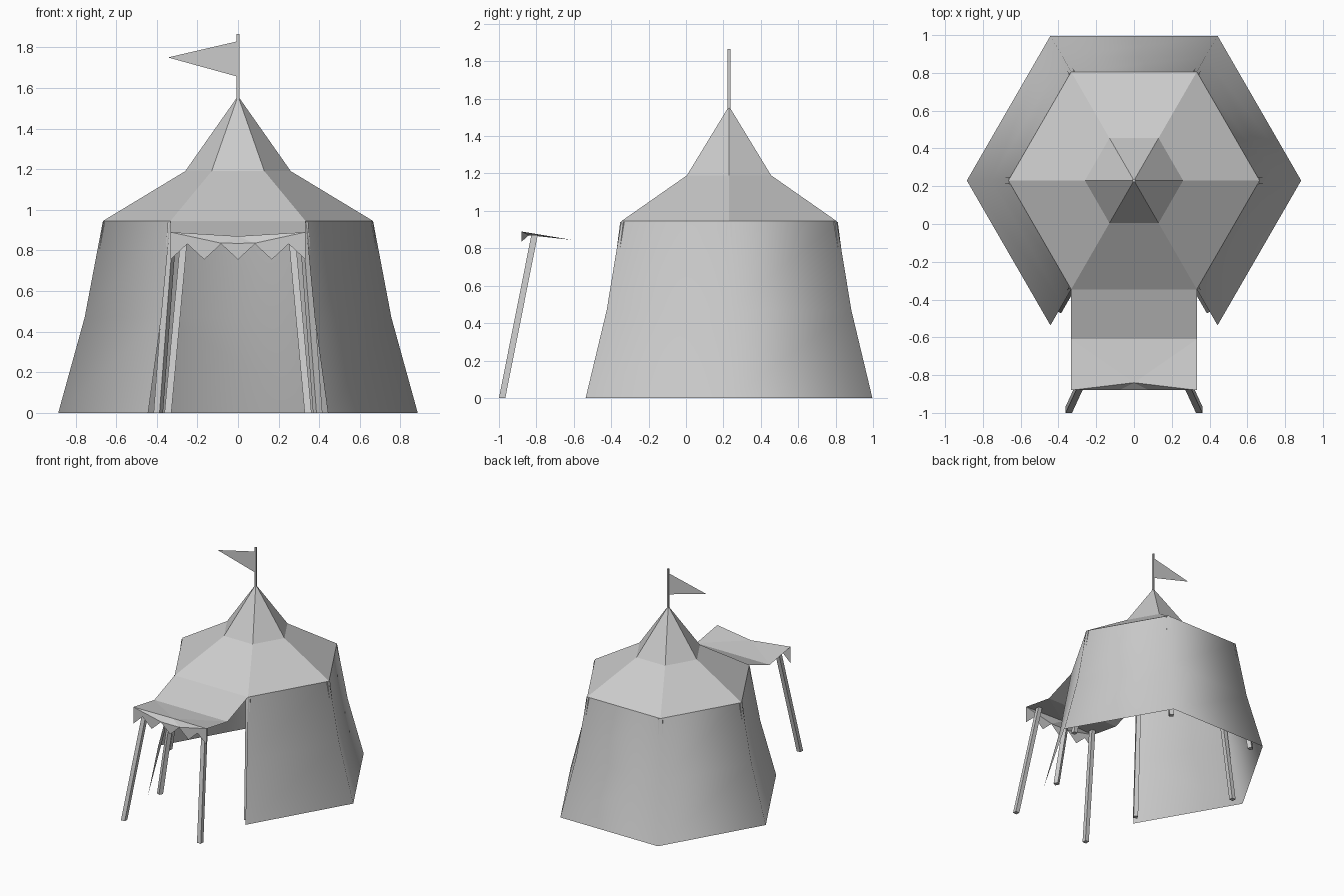
import bpy, bmesh
from math import sin, cos, radians
from mathutils import Vector

old = bpy.data.objects.get("Cube")
if old:
    bpy.data.objects.remove(old, do_unlink=True)

canvas = bpy.data.materials.new("light_grey")
canvas.diffuse_color = (0.6, 0.6, 0.6, 1)
canvas.use_nodes = True
canvas.node_tree.nodes["Principled BSDF"].inputs["Base Color"].default_value = (0.6, 0.6, 0.6, 1)

CENTRE_Y = 0.23
EAVE_R, EAVE_Z = 0.665, 0.945
HALF = EAVE_R / 2                            # half width of one hexagon side
EAVE_Y = CENTRE_Y - EAVE_R * sin(radians(60))


def build(name, verts, faces, smooth=False):
    mesh = bpy.data.meshes.new(name)
    mesh.from_pydata(verts, [], faces)
    mesh.materials.append(canvas)
    for p in mesh.polygons:
        p.use_smooth = smooth
    obj = bpy.data.objects.new(name, mesh)
    bpy.context.collection.objects.link(obj)
    return obj


def corner(r, z, i):
    a = radians(60 * i)
    return Vector((r * cos(a), CENTRE_Y + r * sin(a), z))


def hex_shell(name, profile, sides, smooth):
    """Loft hexagon rings along (radius, height) pairs, on the chosen sides."""
    verts = [corner(r, z, i) for r, z in profile for i in range(6)]
    faces = []
    for k in range(len(profile) - 1):
        for i in sides:
            j = (i + 1) % 6
            faces.append((6*k + i, 6*k + j, 6*k + 6 + j, 6*k + 6 + i))
    obj = build(name, verts, faces, smooth)
    bm = bmesh.new()
    bm.from_mesh(obj.data)
    bmesh.ops.remove_doubles(bm, verts=bm.verts, dist=0.0005)
    bmesh.ops.delete(bm, geom=[v for v in bm.verts if not v.link_faces], context='VERTS')
    bm.to_mesh(obj.data)
    bm.free()
    return obj


def post(name, foot, top, width, turn=0):
    """Square post leaning from foot to top."""
    verts = []
    for end in (foot, top):
        for q in range(4):
            a = radians(turn + 45 + 90 * q)
            verts.append(Vector(end) + Vector((cos(a), sin(a), 0)) * width * 0.707)
    faces = [(3, 2, 1, 0), (4, 5, 6, 7)]
    faces += [(q, (q + 1) % 4, (q + 1) % 4 + 4, q + 4) for q in range(4)]
    return build(name, verts, faces)


# Canvas walls: five sides, open at the front
hex_shell("tent_wall", [(0.885, 0), (0.755, 0.47), (EAVE_R, EAVE_Z)],
          [0, 1, 2, 3, 5], True)

# Two-pitch roof
hex_shell("tent_roof", [(EAVE_R, EAVE_Z), (0.26, 1.19), (0, 1.56)], range(6), False)

# Corner posts just inside the walls
for i in range(6):
    post(f"corner_post_{i + 1}", corner(0.785, 0, i), corner(0.645, 0.94, i), 0.034, 60 * i)

# Entrance canopy: slopes down, then rises to a sagging front rim
FRONT_Y, DIP_Y = -0.88, -0.61
build("entrance_canopy",
      [(-HALF, EAVE_Y, EAVE_Z), (HALF, EAVE_Y, EAVE_Z),
       (-HALF, DIP_Y, 0.845), (HALF, DIP_Y, 0.845),
       (-HALF, FRONT_Y, 0.89), (HALF, FRONT_Y, 0.89), (0, -0.84, 0.87)],
      [(0, 2, 3, 1), (2, 6, 3), (2, 4, 6), (3, 6, 5)])

# Sloped band between the rim and the hanging trim
build("canopy_band",
      [(-HALF, FRONT_Y, 0.89), (-0.08, FRONT_Y, 0.835), (0.08, FRONT_Y, 0.835),
       (HALF, FRONT_Y, 0.89), (0, -0.84, 0.87)],
      [(0, 1, 4), (1, 2, 4), (2, 3, 4)])

# Zigzag trim: tips and notches alternate across the front
STEPS = 8
trim_verts, trim_faces = [], []
for k in range(STEPS + 1):
    x = -HALF + 2 * HALF * k / STEPS
    top = 0.835 + 0.055 * max(0, abs(x) - 0.08) / (HALF - 0.08)
    low = 0.755 if k % 2 == 0 else 0.832
    trim_verts += [(x, FRONT_Y, top), (x, FRONT_Y, low)]
    if k:
        trim_faces.append((2*k - 2, 2*k - 1, 2*k + 1, 2*k))
build("canopy_trim", trim_verts, trim_faces)

# Leaning canopy posts
for side, label in ((1, "left"), (-1, "right")):
    post(f"canopy_post_{label}", (side * 0.345, -0.983, 0), (side * 0.265, -0.81, 0.87), 0.034)

# Flagpole and pennant
post("flagpole", (0, CENTRE_Y, 1.5), (0, CENTRE_Y, 1.865), 0.014)
build("pennant", [(0, CENTRE_Y, 1.655), (0, CENTRE_Y, 1.83), (-0.345, CENTRE_Y, 1.75)],
      [(0, 1, 2)])
